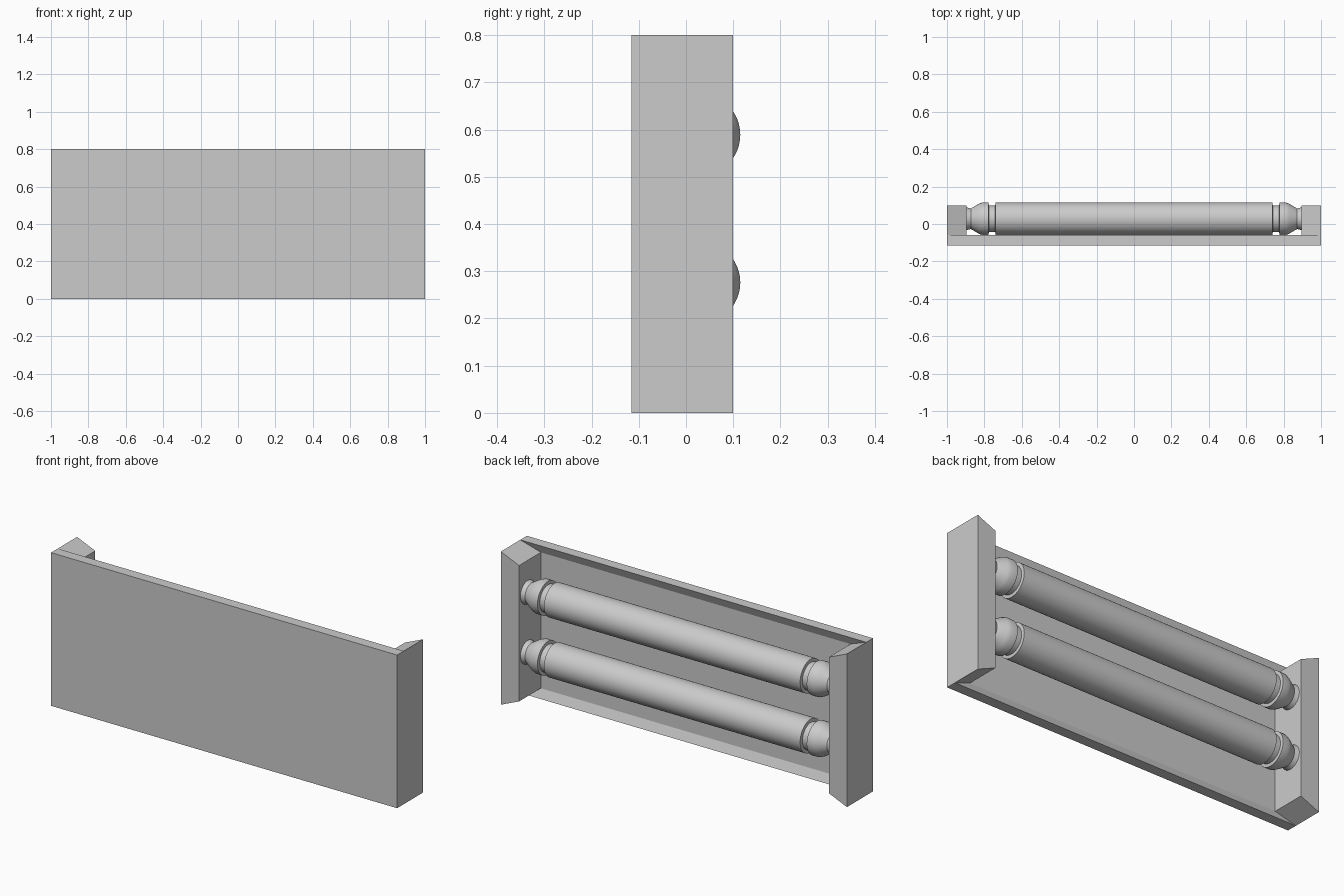
import bpy, bmesh, math

cube = bpy.data.objects.get("Cube")
if cube:
    bpy.data.objects.remove(cube)

GREY = (0.6, 0.6, 0.6, 1)
mat = bpy.data.materials.new("light grey")
mat.use_nodes = True
mat.diffuse_color = GREY
mat.node_tree.nodes["Principled BSDF"].inputs["Base Color"].default_value = GREY

FRONT, RIM, PLATE, BACK = -0.115, -0.06, -0.08, 0.1
HEIGHT, INSET, INNER_X = 0.8, 0.045, 0.895


def finish(name, bm):
    bmesh.ops.recalc_face_normals(bm, faces=bm.faces)
    mesh = bpy.data.meshes.new(name)
    bm.to_mesh(mesh)
    bm.free()
    obj = bpy.data.objects.new(name, mesh)
    obj.data.materials.append(mat)
    bpy.context.collection.objects.link(obj)
    return obj


def loft(name, rings):
    """Join rings of equal length with side faces and cap both ends."""
    bm = bmesh.new()
    loops = [[bm.verts.new(p) for p in ring] for ring in rings]
    n = len(loops[0])
    for a, b in zip(loops, loops[1:]):
        for i in range(n):
            j = (i + 1) % n
            bm.faces.new((a[i], a[j], b[j], b[i]))
    bm.faces.new(loops[0])
    bm.faces.new(loops[-1])
    return finish(name, bm)


def rectangle(half_x, inset, y):
    low, high = inset, HEIGHT - inset
    return [(-half_x, y, low), (half_x, y, low), (half_x, y, high), (-half_x, y, high)]


# Front panel, dished at the back
loft("front_panel", [rectangle(1, 0, FRONT), rectangle(1, 0, RIM),
                     rectangle(INNER_X, INSET, PLATE)])

# End blocks with mitred top and bottom
for side, name in ((1, "left_end_block"), (-1, "right_end_block")):
    outline = [(side, 0), (side, HEIGHT),
               (side * INNER_X, HEIGHT - INSET), (side * INNER_X, INSET)]
    loft(name, [[(x, y, z) for x, z in outline] for y in (PLATE - 0.01, BACK)])

# Tubes turned from a mirrored profile of (x, radius)
half = [(0.74, 0.087), (0.742, 0.071), (0.776, 0.071), (0.778, 0.087),
        (0.812, 0.087), (0.83, 0.08), (0.872, 0.055), (0.9, 0.062)]
profile = [(-x, r) for x, r in reversed(half)] + half
SIDES = 48
for z, name in ((0.276, "lower_tube"), (0.589, "upper_tube")):
    rings = []
    for x, r in profile:
        angles = [math.tau * i / SIDES for i in range(SIDES)]
        rings.append([(x, 0.028 + r * math.cos(a), z + r * math.sin(a)) for a in angles])
    tube = loft(name, rings)
    bpy.ops.object.select_all(action='DESELECT')
    tube.select_set(True)
    bpy.context.view_layer.objects.active = tube
    bpy.ops.object.shade_smooth_by_angle(angle=math.radians(30))
